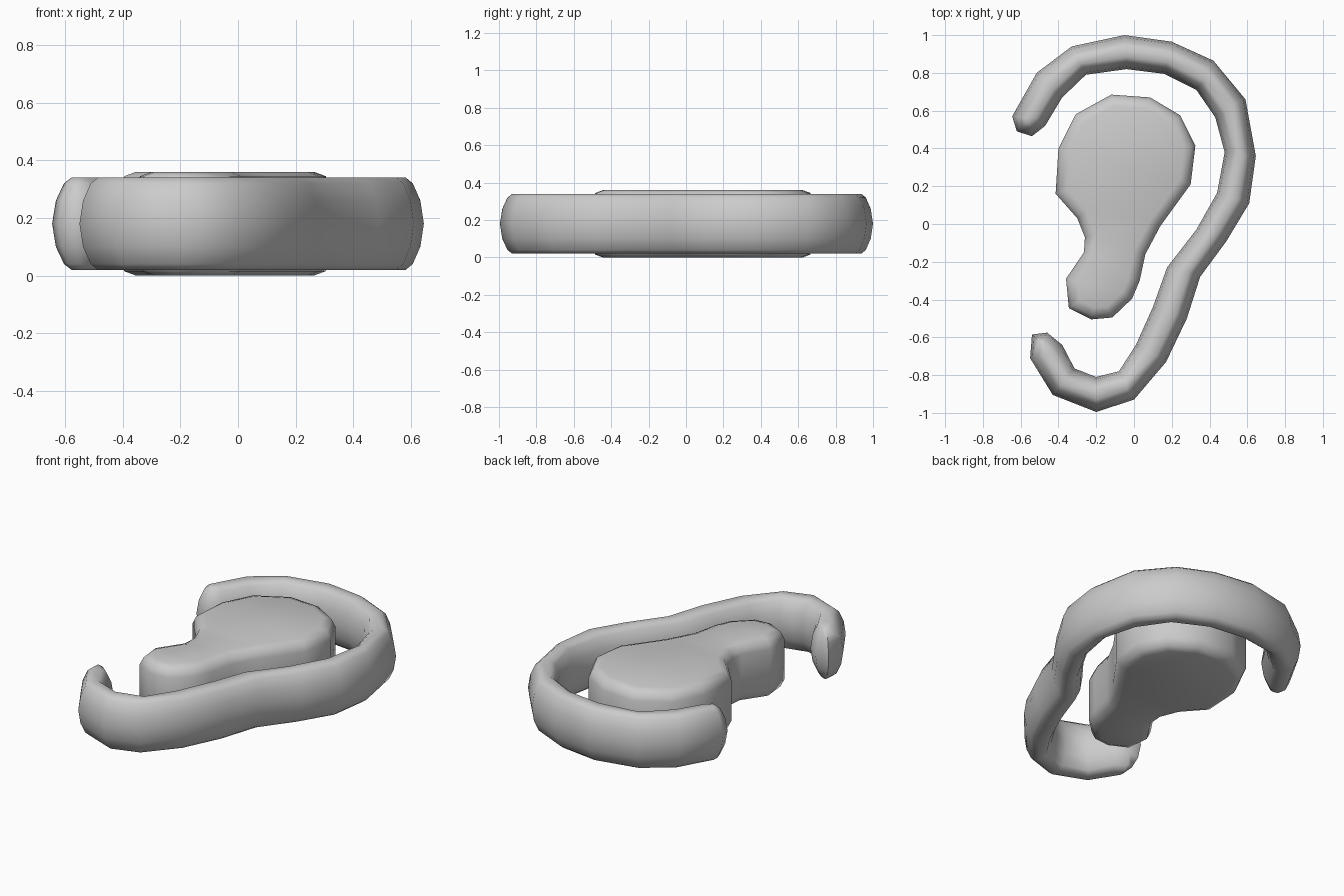
import bpy, bmesh, math
from mathutils import Vector

if "Cube" in bpy.data.objects:
    bpy.data.objects.remove(bpy.data.objects["Cube"])


def inset(points, d):
    """Mitred inset of a clockwise outline."""
    n, out = len(points), []
    pts = [Vector(p) for p in points]
    for i, p in enumerate(pts):
        a = (p - pts[i - 1]).normalized()
        b = (pts[(i + 1) % n] - p).normalized()
        n1, n2 = Vector((a.y, -a.x)), Vector((b.y, -b.x))
        out.append(p + (n1 + n2) / (1 + n1.dot(n2)) * d)
    return out


def rounded_slab(name, outline, levels, angle):
    """Stack inset copies of an outline and cap both ends."""
    bm = bmesh.new()
    rings = [[bm.verts.new((p.x, p.y, z)) for p in inset(outline, d)]
             for z, d in levels]
    n = len(outline)
    for lo, hi in zip(rings, rings[1:]):
        for i in range(n):
            j = (i + 1) % n
            bm.faces.new((lo[i], lo[j], hi[j], hi[i]))
    caps = [bm.faces.new(rings[0]), bm.faces.new(rings[-1])]
    bmesh.ops.recalc_face_normals(bm, faces=bm.faces)
    bmesh.ops.triangulate(bm, faces=caps)
    me = bpy.data.meshes.new(name)
    bm.to_mesh(me)
    bm.free()
    ob = bpy.data.objects.new(name, me)
    bpy.context.collection.objects.link(ob)
    bpy.context.view_layer.objects.active = ob
    ob.select_set(True)
    bpy.ops.object.shade_smooth_by_angle(angle=math.radians(angle))
    ob.select_set(False)
    return ob


def mirrored(lower, mid):
    """Complete a lower half profile symmetrically about its mid height."""
    return lower + [(2 * mid - z, d) for z, d in reversed(lower) if z < mid]


# Outer ear rim: outer edge, lower tip, inner edge, upper tip
rim = [(-.645, .57), (-.515, .80), (-.33, .94), (-.05, 1.0), (.20, .965),
       (.42, .865), (.59, .66), (.645, .36), (.61, .11), (.49, -.09),
       (.35, -.28), (.28, -.50), (.17, -.73), (.0, -.93), (-.20, -.995),
       (-.43, -.905), (-.55, -.71), (-.54, -.585), (-.46, -.575),
       (-.38, -.64), (-.315, -.765), (-.20, -.81), (-.08, -.78), (.01, -.64),
       (.10, -.44), (.175, -.23), (.33, -.03), (.44, .165), (.48, .38),
       (.43, .565), (.33, .71), (.16, .795), (-.04, .82), (-.255, .79),
       (-.38, .67), (-.47, .52), (-.54, .465), (-.62, .49)]
rounded_slab("outer_ear_rim", rim,
             mirrored([(.02, .062), (.04, .038), (.10, .012), (.18, 0)], .18), 60)

# Inner ear pad
pad = [(-.12, .685), (.085, .67), (.245, .575), (.325, .415), (.30, .21),
       (.14, -.01), (.06, -.16), (.03, -.30), (-.01, -.395), (-.115, -.495),
       (-.225, -.505), (-.345, -.445), (-.36, -.29), (-.265, -.15),
       (-.26, -.07), (-.30, .03), (-.415, .16), (-.40, .40), (-.31, .58)]
rounded_slab("inner_ear_pad", pad,
             mirrored([(0, .06), (.015, .02), (.06, 0), (.18, 0)], .18), 60)
